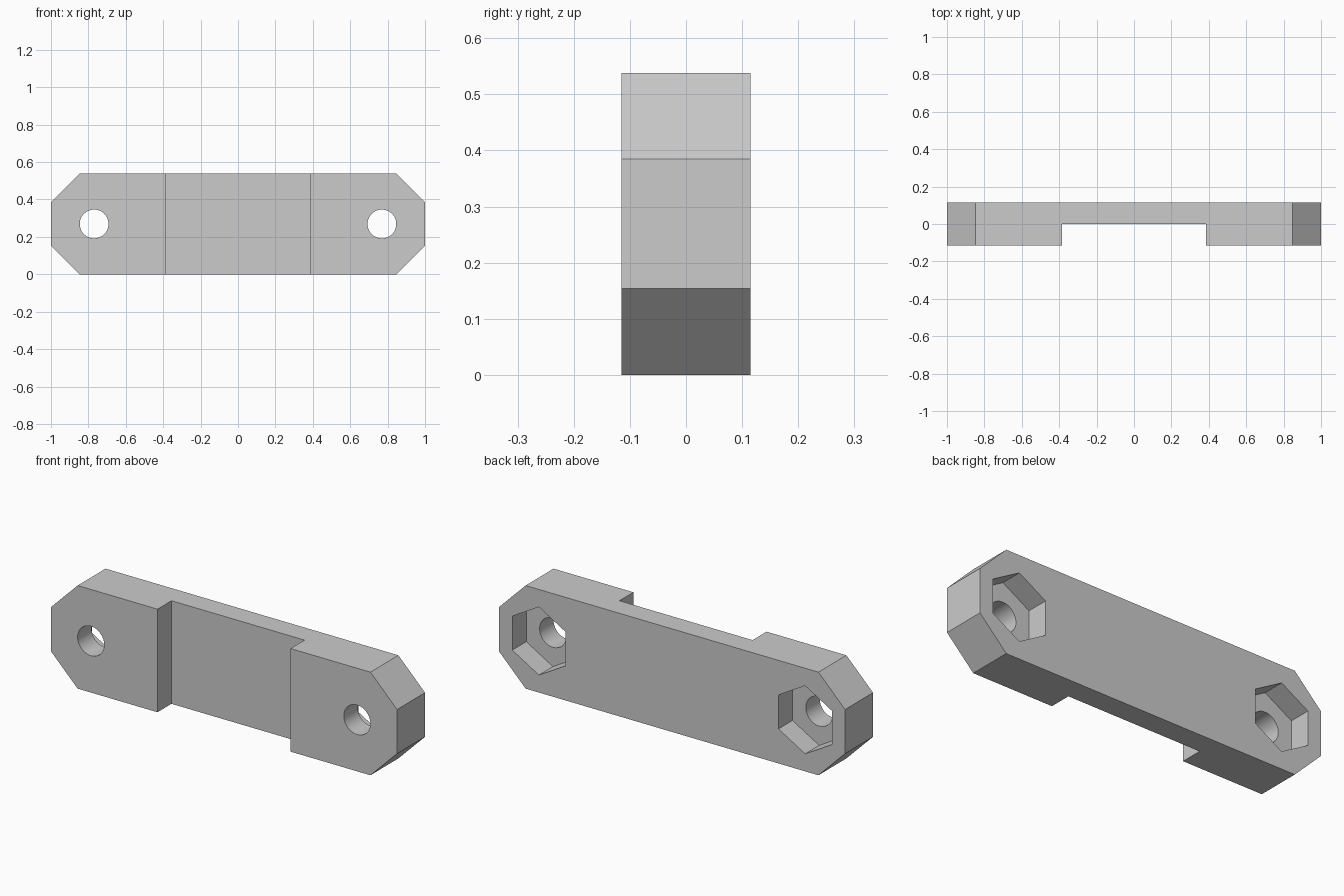
import bpy
import bmesh
from math import cos, sin, pi, radians, sqrt

default = bpy.data.objects.get("Cube")
if default:
    bpy.data.objects.remove(default, do_unlink=True)

# Everything sits on a module of one thirteenth of the half length
U = 1 / 13
LENGTH, HEIGHT, DEPTH = 26 * U, 7 * U, 3 * U
CHAMFER = 2 * U
MID_Z = HEIGHT / 2
BOLT_X = 10 * U

grey = bpy.data.materials.new("plain grey")
grey.use_nodes = True
colour = (0.6, 0.6, 0.6, 1)
grey.diffuse_color = colour
grey.node_tree.nodes["Principled BSDF"].inputs["Base Color"].default_value = colour


def prism(name, outline, y0, y1):
    """Extrude an (x, z) outline from y0 to y1."""
    bm = bmesh.new()
    face = bm.faces.new([bm.verts.new((x, y0, z)) for x, z in outline])
    grown = bmesh.ops.extrude_face_region(bm, geom=[face])
    verts = [g for g in grown["geom"] if isinstance(g, bmesh.types.BMVert)]
    bmesh.ops.translate(bm, verts=verts, vec=(0, y1 - y0, 0))
    bmesh.ops.recalc_face_normals(bm, faces=bm.faces)
    mesh = bpy.data.meshes.new(name)
    bm.to_mesh(mesh)
    bm.free()
    mesh.materials.append(grey)
    obj = bpy.data.objects.new(name, mesh)
    bpy.context.collection.objects.link(obj)
    return obj


def polygon(x, radius, sides):
    """Regular outline with a corner pointing up."""
    return [(x + radius * sin(2 * pi * i / sides),
             MID_Z + radius * cos(2 * pi * i / sides)) for i in range(sides)]


# Bar with chamfered corners
a, b = LENGTH / 2, LENGTH / 2 - CHAMFER
low, high = CHAMFER, HEIGHT - CHAMFER
bar = prism("mounting_bar",
            [(-b, 0), (b, 0), (a, low), (a, high),
             (b, HEIGHT), (-b, HEIGHT), (-a, high), (-a, low)],
            -DEPTH / 2, DEPTH / 2)

# Front recess between the two end pads
w = 5 * U
cutters = [prism("recess_cutter",
                 [(-w, -1), (w, -1), (w, 1), (-w, 1)], -DEPTH, 0)]

# Bolt hole and rear hexagonal nut pocket at each end
for side, x in (("left", BOLT_X), ("right", -BOLT_X)):
    cutters.append(prism(side + "_hole_cutter", polygon(x, U, 48), -DEPTH, DEPTH))
    cutters.append(prism(side + "_nut_cutter",
                         polygon(x, 4 * U / sqrt(3), 6), 0, DEPTH))

for cutter in cutters:
    cutter.hide_render = True
    mod = bar.modifiers.new(cutter.name, "BOOLEAN")
    mod.operation = "DIFFERENCE"
    mod.solver = "EXACT"
    mod.object = cutter

# Bake the cuts and drop the cutters
graph = bpy.context.evaluated_depsgraph_get()
baked = bpy.data.meshes.new_from_object(bar.evaluated_get(graph))
bar.modifiers.clear()
bar.data = baked
for cutter in cutters:
    bpy.data.objects.remove(cutter, do_unlink=True)

# Smooth only the round bores
bpy.ops.object.select_all(action="DESELECT")
bar.select_set(True)
bpy.context.view_layer.objects.active = bar
bpy.ops.object.shade_smooth_by_angle(angle=radians(30))
